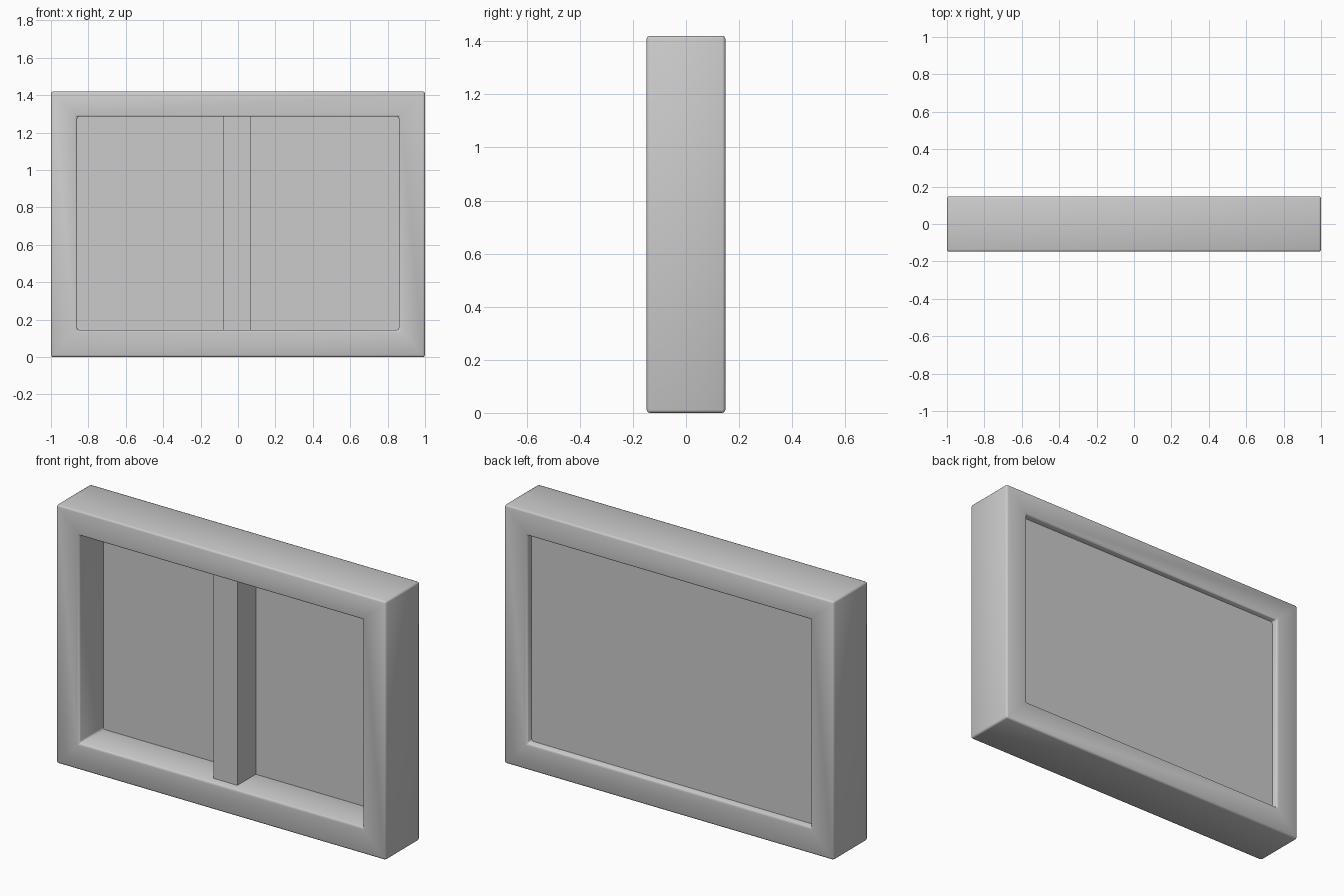
import bpy, bmesh, math

cube = bpy.data.objects.get("Cube")
if cube:
    bpy.data.objects.remove(cube, do_unlink=True)

gray = bpy.data.materials.new("plain_gray")
gray.use_nodes = True
gray.diffuse_color = (0.6, 0.6, 0.6, 1)
gray.node_tree.nodes["Principled BSDF"].inputs["Base Color"].default_value = (0.6, 0.6, 0.6, 1)

HEIGHT, DEPTH = 1.42, 0.148
OPEN_X, OPEN_Z = 0.86, (0.145, 1.285)


def add_object(name, bm):
    bmesh.ops.recalc_face_normals(bm, faces=bm.faces)
    mesh = bpy.data.meshes.new(name)
    bm.to_mesh(mesh)
    bm.free()
    mesh.materials.append(gray)
    obj = bpy.data.objects.new(name, mesh)
    bpy.context.collection.objects.link(obj)
    return obj


def add_box(name, xs, ys, zs):
    bm = bmesh.new()
    bmesh.ops.create_cube(bm, size=1)
    for v in bm.verts:
        v.co = [r[0] if c < 0 else r[1] for c, r in zip(v.co, (xs, ys, zs))]
    return add_object(name, bm)


def rectangle(bm, x, z0, z1, y):
    return [bm.verts.new(p) for p in ((-x, y, z0), (x, y, z0), (x, y, z1), (-x, y, z1))]


# Frame: four loops joined into a rectangular ring
bm = bmesh.new()
loops = [rectangle(bm, 1, 0, HEIGHT, -DEPTH), rectangle(bm, OPEN_X, *OPEN_Z, -DEPTH),
         rectangle(bm, OPEN_X, *OPEN_Z, DEPTH), rectangle(bm, 1, 0, HEIGHT, DEPTH)]
for k, a in enumerate(loops):
    b = loops[(k + 1) % 4]
    for i in range(4):
        j = (i + 1) % 4
        bm.faces.new((a[i], a[j], b[j], b[i]))
frame = add_object("frame", bm)

# Softened frame edges
bevel = frame.modifiers.new("soft_edges", "BEVEL")
bevel.width = 0.011
bevel.segments = 2
bevel.limit_method = "ANGLE"
for face in frame.data.polygons:
    face.use_smooth = True

# Back panel, set slightly in from the rear, and the off-centre divider
add_box("back_panel", (-0.87, 0.87), (0.06, 0.11), (0.135, 1.295))
add_box("divider", (-0.079, 0.066), (-0.10, 0.065), (0.14, 1.29))
